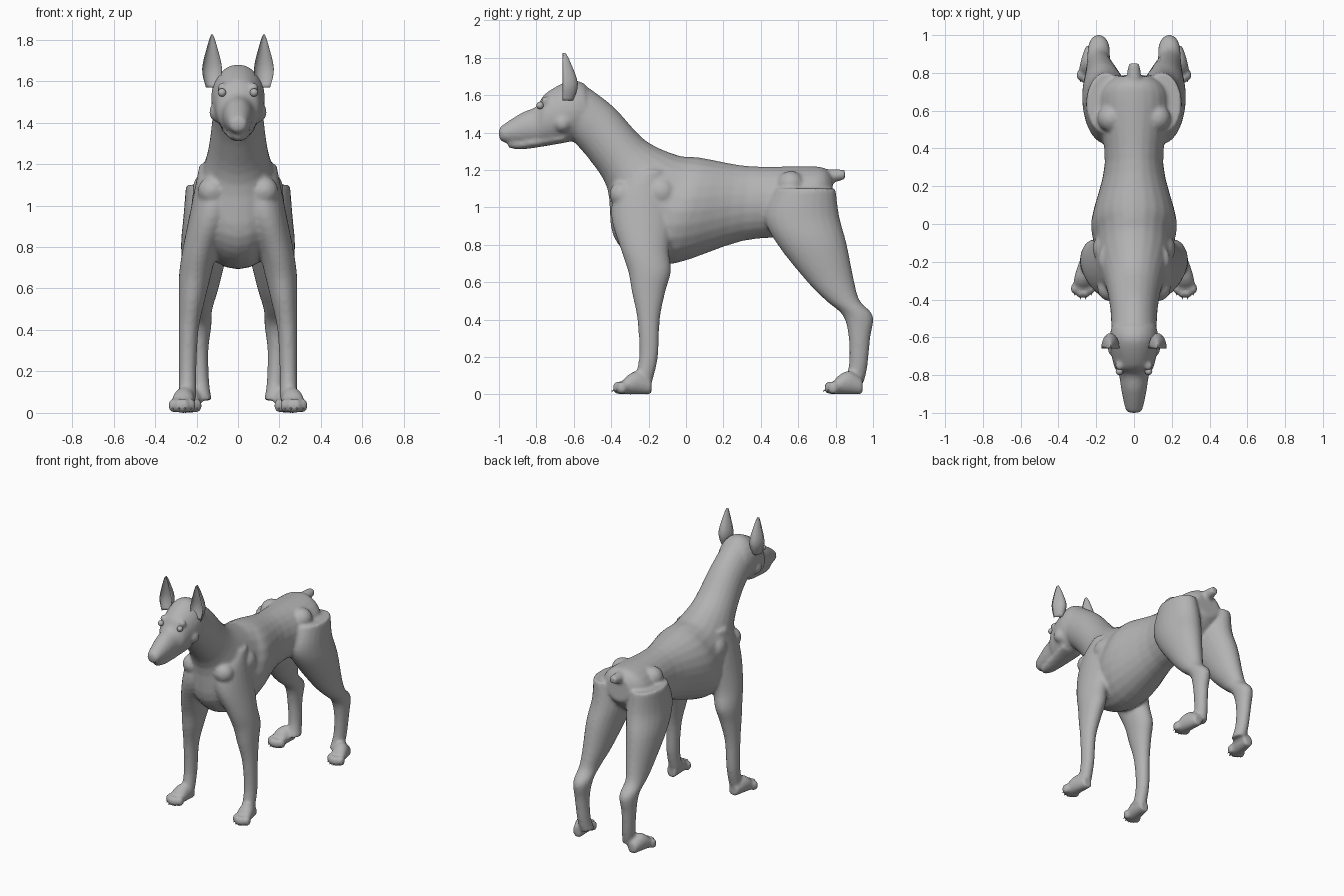
import bpy, bmesh
from math import sin, cos, pi
from mathutils import Matrix, Vector

if "Cube" in bpy.data.objects:
    bpy.data.objects.remove(bpy.data.objects["Cube"])

coat = bpy.data.materials.new("grey coat")
coat.use_nodes = True
coat.diffuse_color = (*[.45] * 3, 1)
coat.node_tree.nodes["Principled BSDF"].inputs["Base Color"].default_value = coat.diffuse_color


def between(before, start, end, after, t):
    """Smooth curve from start to end, steered by the neighbouring points."""
    before, start, end, after = map(Vector, (before, start, end, after))
    leave, arrive = (end - before) / 2, (after - start) / 2
    ease = t * t * (3 - 2 * t)
    back = 1 - t
    return start.lerp(end, ease) + leave * t * back * back - arrive * t * t * back


def loft(bm, sections, side=1, hollow=0, steps=4, count=24):
    """Skin oval rings; a section is (lower y, z, upper y, z, half width, centre x)."""
    padded = [sections[0], *sections, sections[-1]]
    path = [between(*padded[i:i + 4], step / steps)
            for i in range(len(sections) - 1) for step in range(steps)]
    path.append(Vector(sections[-1]))
    rings = []
    for low_y, low_z, high_y, high_z, width, x in path:
        ring = []
        for k in range(count):
            angle = 2 * pi * k / count
            along, across = cos(angle), sin(angle) * width
            if along < 0:
                along *= 1 - hollow
            ring.append(bm.verts.new((side * (x + across),
                                      (low_y + high_y + along * (high_y - low_y)) / 2,
                                      (low_z + high_z + along * (high_z - low_z)) / 2)))
        rings.append(ring)
    faces = [bm.faces.new(rings[0]), bm.faces.new(rings[-1])]
    for ring, following in zip(rings, rings[1:]):
        for k in range(count):
            faces.append(bm.faces.new((ring[k - 1], ring[k], following[k], following[k - 1])))
    bmesh.ops.recalc_face_normals(bm, faces=faces)


def upright(rows):
    """Sections facing forwards, from rows of (y, bottom, top, half width)."""
    return [(y, bottom, y, top, width, 0) for y, bottom, top, width in rows]


def limb(rows, outer_edge):
    """Level sections from rows of (z, front, back); the outer edge follows a rule."""
    sections = []
    for z, front, back in rows:
        width = .27 * (back - front) + .015
        sections.append((front, z, back, z, width, outer_edge(z) - width))
    return sections


def blob(bm, centre, size, side=1):
    x, y, z = centre
    place = Matrix.Translation((side * x, y, z)) @ Matrix.Diagonal((*size, 1))
    bmesh.ops.create_uvsphere(bm, u_segments=16, v_segments=10, radius=1, matrix=place)


def finish(name, bm):
    mesh = bpy.data.meshes.new(name)
    bm.to_mesh(mesh)
    bm.free()
    for polygon in mesh.polygons:
        polygon.use_smooth = True
    mesh.materials.append(coat)
    thing = bpy.data.objects.new(name, mesh)
    bpy.context.collection.objects.link(thing)
    return thing


# Neck, chest, belly and rump
trunk = [(-.6, 1.35, -.55, 1.66, .12, 0), (-.52, 1.26, -.39, 1.54, .125, 0),
         (-.42, 1.1, -.22, 1.36, .15, 0), (-.39, .85, -.05, 1.28, .2, 0),
         (-.26, .72, .04, 1.27, .21, 0), (-.06, .7, .11, 1.26, .225, 0),
         (.3, .82, .34, 1.22, .155, 0), (.6, .85, .65, 1.22, .19, 0),
         (.72, .92, .74, 1.21, .16, 0), (.79, 1, .78, 1.17, .09, 0)]
# Skull with upper muzzle, lower jaw and docked tail
head = upright([(-1, 1.38, 1.42, .025), (-.98, 1.35, 1.44, .045), (-.88, 1.335, 1.505, .067),
                (-.8, 1.335, 1.54, .08), (-.75, 1.335, 1.61, .107), (-.62, 1.35, 1.68, .13),
                (-.54, 1.38, 1.66, .118)])
jaw = upright([(-.95, 1.32, 1.36, .025), (-.87, 1.31, 1.37, .05), (-.65, 1.345, 1.4, .085)])
tail = upright([(.66, 1.11, 1.2, .05), (.78, 1.13, 1.205, .038), (.85, 1.15, 1.2, .03)])
# Legs from the top down to the paw
front_leg = limb([(1.2, -.24, -.12), (1.1, -.37, -.08), (.95, -.4, -.06), (.78, -.35, -.09),
                  (.66, -.31, -.08), (.55, -.29, -.11), (.4, -.26, -.14), (.2, -.25, -.15),
                  (.07, -.28, -.18)], lambda z: .285 - .2 * max(0, z - .7))
hind_leg = limb([(1.1, .48, .8), (.95, .42, .82), (.8, .49, .86), (.6, .65, .9), (.5, .75, .93),
                 (.42, .84, 1), (.3, .87, .985), (.15, .87, .97), (.06, .84, .95)],
                lambda z: .275 - .08 * abs(z - .8))
# Paw rows: distance from heel, height, half width
paw = [(0, .08, .035), (.07, .125, .05), (.13, .1, .054), (.17, .05, .032)]
heels = [(.25, -.185), (.22, .945)]
toes = [(.02 + k * .029, .18 - .01 * k * k) for k in (-1.5, -.5, .5, 1.5)]
swellings = {"shoulder point": (.125, -.34, 1.07, .07), "shoulder blade": (.13, -.13, 1.08, .09),
             "hip": (.12, .56, 1.12, .075), "brow": (.075, -.75, 1.57, .025),
             "cheek": (.09, -.66, 1.45, .05), "nostril": (.025, -.98, 1.4, .02)}

bm = bmesh.new()
for part in (trunk, head, jaw, tail):
    loft(bm, part)
for side in (1, -1):
    loft(bm, front_leg, side)
    loft(bm, hind_leg, side)
    for x, y in heels:
        loft(bm, [(y - reach, 0, y - reach, height, width, x + reach / 8)
                  for reach, height, width in paw], side)
        for offset, reach in toes:
            blob(bm, (x + offset, y - reach, .035), (.022, .03, .035), side)
    for *centre, radius in swellings.values():
        blob(bm, centre, [radius] * 3, side)
body = finish("body", bm)
fuse = body.modifiers.new("fuse", "REMESH")
fuse.mode = "VOXEL"
fuse.voxel_size = .011
fuse.use_smooth_shade = True
soften = body.modifiers.new("soften", "SMOOTH")
soften.factor = .5
soften.iterations = 5

# Upright pointed ears, hollow towards the front; rows of height and half width
ear_rows = [(1.57, .03), (1.66, .048), (1.78, .02), (1.825, .004)]
ear = []
for z, width in ear_rows:
    depth = .01 + 1.5 * width
    ear.append((-.66 - depth, z, -.66 + depth, z, width, .125))

for label, side in (("left", 1), ("right", -1)):
    bm = bmesh.new()
    loft(bm, ear, side, hollow=1.5)
    finish(label + "_ear", bm)
    bm = bmesh.new()
    blob(bm, (.077, -.78, 1.545), [.02] * 3, side)
    finish(label + "_eye", bm)
    # Claws on every toe
    bm = bmesh.new()
    for x, y in heels:
        for offset, reach in toes:
            tip = Matrix.Translation((side * (x + offset), y - reach - .022, .022))
            bmesh.ops.create_cone(bm, cap_ends=True, segments=8, radius1=.009, radius2=.001,
                                  depth=.03, matrix=tip @ Matrix.Rotation(pi * .6, 4, "X"))
    finish(label + "_claws", bm)
